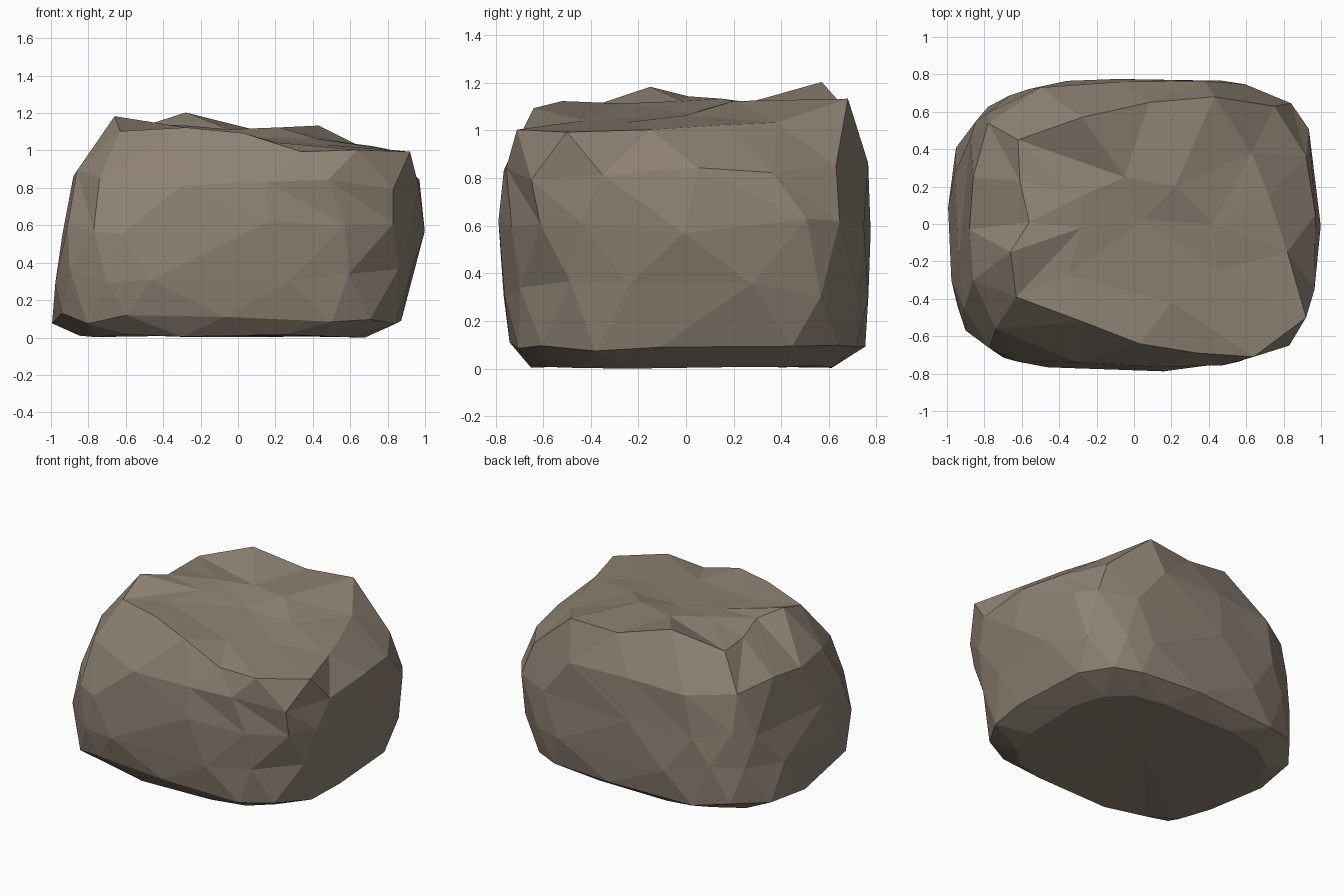
import bpy
import bmesh
import math
import random

random.seed(4)
SIDES = 16

# Remove the default cube only
default_cube = bpy.data.objects.get("Cube")
if default_cube:
    bpy.data.objects.remove(default_cube, do_unlink=True)

# Single stone colour
stone = bpy.data.materials.new("warm_grey_stone")
stone.use_nodes = True
colour = (0.27, 0.222, 0.174, 1)
stone.diffuse_color = colour
shader = next(n for n in stone.node_tree.nodes if n.type == "BSDF_PRINCIPLED")
shader.inputs["Base Color"].default_value = colour
shader.inputs["Roughness"].default_value = 0.9


def rounded(value, power):
    return math.copysign(abs(value) ** (2 / power), value)


def body_ring(bm, level, shift):
    """One slightly worn, rounded-box outline, squarer on one diagonal."""
    z, left, right, front, back, square, soft, wear = level
    ring = []
    for i in range(SIDES):
        angle = math.tau * (i + shift) / SIDES + random.uniform(-wear, wear)
        power = square if math.cos(angle) * math.sin(angle) > 0 else soft
        c, s = rounded(math.cos(angle), power), rounded(math.sin(angle), power)
        x = c * right if c > 0 else -c * left
        y = s * back if s > 0 else -s * front
        chip = 1 - random.uniform(0, wear) * 0.25
        lift = random.uniform(-wear, wear) * 0.6
        ring.append(bm.verts.new((x * chip, y * chip, z + lift)))
    return ring


def zigzag(bm, low, high, low_is_shifted):
    """Join two staggered rings with triangles."""
    for i in range(SIDES):
        j = (i + 1) % SIDES
        if low_is_shifted:
            bm.faces.new((low[i], high[j], high[i]))
            bm.faces.new((low[i], low[j], high[j]))
        else:
            bm.faces.new((low[i], low[j], high[i]))
            bm.faces.new((low[j], high[j], high[i]))


# Body levels: height, -x, +x, front and back limits, squareness per diagonal, wear
LEVELS = [
    (0.015, -0.86, 0.69, -0.66, 0.62, 3.2, 3, 0.015),
    (0.11, -1, 0.88, -0.75, 0.76, 3.6, 3.2, 0.05),
    (0.34, -0.99, 0.95, -0.78, 0.78, 3.9, 3, 0.07),
    (0.6, -0.95, 1, -0.79, 0.785, 4, 3.2, 0.07),
]

# Sloping shoulder below the crest, each point between two crest points
SHOULDER = [
    (0.97, 0.05, 0.85), (0.92, 0.36, 0.83), (0.75, 0.63, 0.86), (0.38, 0.765, 0.87),
    (-0.08, 0.76, 0.88), (-0.5, 0.73, 0.86), (-0.78, 0.54, 0.87), (-0.86, 0.25, 0.9),
    (-0.88, -0.03, 0.87), (-0.86, -0.3, 0.9), (-0.74, -0.56, 0.86), (-0.3, -0.74, 0.82),
    (0.15, -0.765, 0.84), (0.48, -0.755, 0.85), (0.83, -0.65, 0.8), (0.965, -0.35, 0.82),
]

# Uneven crest around the top, from the +x side anticlockwise
CREST = [
    (0.82, -0.15, 1.01), (0.72, 0.15, 1.03), (0.63, 0.38, 1.04), (0.43, 0.68, 1.14),
    (0.08, 0.65, 1.12), (-0.28, 0.57, 1.21), (-0.62, 0.45, 1.1), (-0.61, 0.23, 1.11),
    (-0.56, 0.01, 1.15), (-0.66, -0.15, 1.19), (-0.63, -0.39, 1.11), (-0.28, -0.52, 1.13),
    (0.03, -0.64, 1.1), (0.34, -0.69, 1), (0.64, -0.71, 1.01), (0.92, -0.5, 1),
]

# Shallow bumps inside the crest, one for every second crest point
BUMPS = [
    (0.42, 0, 1.07), (0.22, 0.2, 1.13), (-0.05, 0.25, 1.12), (-0.28, 0.15, 1.14),
    (-0.28, -0.02, 1.13), (-0.35, -0.27, 1.12), (0.2, -0.42, 1.05), (0.45, -0.25, 1.04),
]

bm = bmesh.new()
rings = [body_ring(bm, level, 0.5 * ((k + 1) % 2)) for k, level in enumerate(LEVELS)]
shoulder = [bm.verts.new(p) for p in SHOULDER]
crest = [bm.verts.new(p) for p in CREST]
bumps = [bm.verts.new(p) for p in BUMPS]
hollow = bm.verts.new((0.05, 0.02, 1.08))
base = bm.verts.new((-0.08, 0, 0.02))

# Faceted sides
rings += [shoulder, crest]
for k in range(len(rings) - 1):
    zigzag(bm, rings[k], rings[k + 1], k % 2 == 0)

# Top: crest down to the bumps, bumps down to the hollow
for i, bump in enumerate(bumps):
    following = bumps[(i + 1) % len(bumps)]
    first, middle, last = (crest[(2 * i + n) % SIDES] for n in range(3))
    bm.faces.new((first, middle, bump))
    bm.faces.new((middle, last, bump))
    bm.faces.new((last, following, bump))
    bm.faces.new((bump, following, hollow))

# Underside
for i in range(SIDES):
    bm.faces.new((rings[0][(i + 1) % SIDES], rings[0][i], base))

bmesh.ops.recalc_face_normals(bm, faces=bm.faces)

# Rest the stone on the ground
lowest = min(v.co.z for v in bm.verts)
bmesh.ops.translate(bm, verts=bm.verts, vec=(0, 0, -lowest))

mesh = bpy.data.meshes.new("boulder")
bm.to_mesh(mesh)
bm.free()
mesh.materials.append(stone)
boulder = bpy.data.objects.new("boulder", mesh)
bpy.context.collection.objects.link(boulder)
